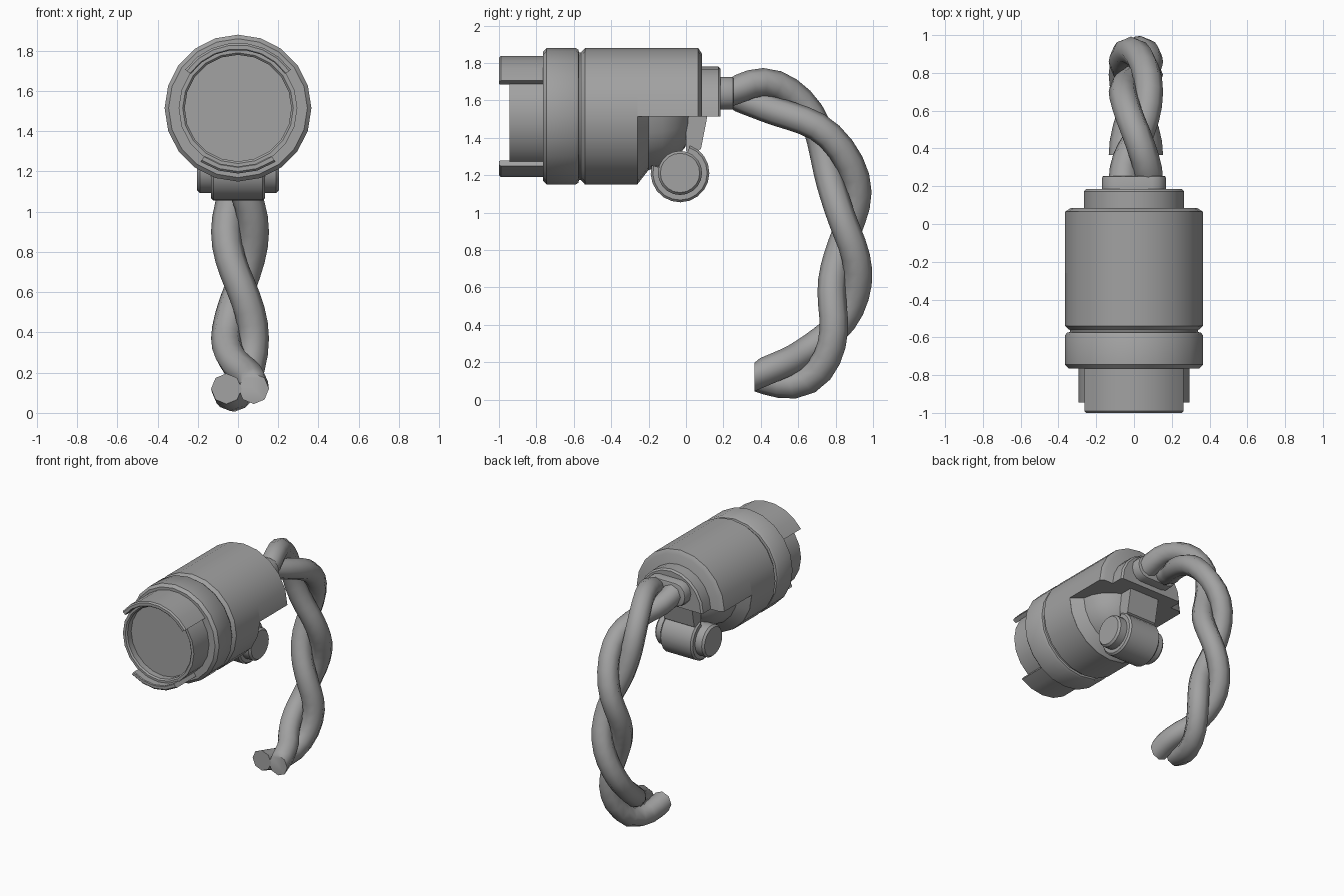
import bpy, bmesh, math
from mathutils import Vector

if "Cube" in bpy.data.objects:
    bpy.data.objects.remove(bpy.data.objects["Cube"])

AXIS_Z = 1.515          # height of the housing axis
grey = bpy.data.materials.new("grey_metal")
grey.diffuse_color = (0.36, 0.36, 0.36, 1)
grey.use_nodes = True
grey.node_tree.nodes["Principled BSDF"].inputs["Base Color"].default_value = grey.diffuse_color


def finish(name, bm, angle=35):
    bmesh.ops.remove_doubles(bm, verts=bm.verts, dist=1e-5)
    bmesh.ops.recalc_face_normals(bm, faces=bm.faces)
    me = bpy.data.meshes.new(name)
    bm.to_mesh(me)
    bm.free()
    me.materials.append(grey)
    ob = bpy.data.objects.new(name, me)
    bpy.context.collection.objects.link(ob)
    bpy.ops.object.select_all(action='DESELECT')
    ob.select_set(True)
    bpy.context.view_layer.objects.active = ob
    bpy.ops.object.shade_smooth_by_angle(angle=math.radians(angle))
    return ob


def lathe(name, profile, steps=20, a0=0, a1=360, axis='Y', cy=0, cz=AXIS_Z):
    """Spin a closed (radius, distance along axis) profile, whole or in part."""
    bm = bmesh.new()
    rings = []
    for i in range(steps + 1):
        a = math.radians(a0 + (a1 - a0) * i / steps)
        c, s = math.cos(a), math.sin(a)
        rings.append([bm.verts.new((r * c, t, cz + r * s) if axis == 'Y'
                                   else (t, cy + r * c, cz + r * s)) for r, t in profile])
    n = len(profile)
    for A, B in zip(rings, rings[1:]):
        for j in range(n):
            k = (j + 1) % n
            ra, rb = profile[j][0], profile[k][0]
            if ra == 0 and rb == 0:
                continue
            if ra == 0:
                bm.faces.new((A[j], A[k], B[k]))
            elif rb == 0:
                bm.faces.new((A[j], A[k], B[j]))
            else:
                bm.faces.new((A[j], A[k], B[k], B[j]))
    if a1 - a0 < 360:
        bm.faces.new(rings[0])
        bm.faces.new(rings[-1])
    return finish(name, bm)


def prism(name, outline, to3d, d0, d1, bevel=0):
    """Extrude a 2D outline between two depths."""
    bm = bmesh.new()
    A, B = ([bm.verts.new(to3d(u, v, d)) for u, v in outline] for d in (d0, d1))
    bm.faces.new(A)
    far = bm.faces.new(B)
    for i in range(len(A)):
        j = (i + 1) % len(A)
        bm.faces.new((A[i], A[j], B[j], B[i]))
    if bevel:
        bmesh.ops.bevel(bm, geom=list(far.edges), offset=bevel, segments=2,
                        affect='EDGES', profile=0.5)
    return finish(name, bm)


# Front socket with recessed disc
lathe("socket_rim", [(0, -0.89), (0.265, -0.89), (0.265, -0.935), (0.275, -0.945),
                     (0.295, -0.945), (0.295, -0.74), (0, -0.74)])

# Curved locking tabs above and below the socket
for name, a0, a1, n in (("upper_tab", 36, 144, 7), ("lower_tab", -125, -55, 4)):
    lathe(name, [(0.29, -0.76), (0.29, -0.995), (0.295, -1), (0.315, -1),
                 (0.325, -0.99), (0.325, -0.76)], n, a0, a1)

# Housing front: collar, groove, barrel
lathe("front_housing", [(0, -0.765), (0.345, -0.765), (0.365, -0.745), (0.365, -0.59),
                        (0.355, -0.575), (0.34, -0.572), (0.34, -0.562), (0.365, -0.54),
                        (0.365, -0.26), (0, -0.26)])

# Housing rear: only the upper half continues
lathe("rear_shell", [(0, -0.26), (0.365, -0.26), (0.365, 0.065), (0.335, 0.085),
                     (0, 0.085)], 10, 0, 180)

# Lower tapered shoulder and dome under the shell
dome = [(0, -0.26), (0.364, -0.26), (0.287, -0.2)]
dome += [(0.285 * math.cos(t), -0.2 + 0.24 * math.sin(t))
         for t in (math.radians(18 * i) for i in range(1, 5))]
lathe("lower_dome", dome + [(0, 0.04)], 10, 180, 360)

# Half round boss on the back
lathe("rear_boss", [(0, 0.07), (0.265, 0.07), (0.265, 0.173), (0.253, 0.185), (0, 0.185)],
      10, 0, 180)

# Rounded cable gland
gland = []
for cx, start in ((0.095, -90), (-0.095, 90)):
    for i in range(7):
        a = math.radians(start + 30 * i)
        gland.append((cx + 0.075 * math.cos(a), 1.638 + 0.0875 * math.sin(a)))
prism("cable_gland", gland, lambda u, v, d: (u, d, v), 0.17, 0.255, 0.012)

# Hinge: pin, wrapped clamp and arm
PIN_Y, PIN_Z = -0.032, 1.212
lathe("hinge_pin", [(0, -0.205), (0.105, -0.205), (0.118, -0.19), (0.118, 0.19),
                    (0.105, 0.205), (0, 0.205)], 20, axis='X', cy=PIN_Y, cz=PIN_Z)
lathe("hinge_clamp", [(0.11, -0.135), (0.145, -0.135), (0.157, -0.123), (0.157, 0.123),
                      (0.145, 0.135), (0.11, 0.135)], 15, -195, 70,
      axis='X', cy=PIN_Y, cz=PIN_Z)
prism("hinge_arm", [(0.0, 1.52), (0.115, 1.52), (0.08, 1.34), (0.03, 1.31), (0.0, 1.33)],
      lambda u, v, d: (d, u, v), -0.125, 0.125)

# Twisted cable pair: a quarter turn between neighbouring centre points (y, z)
centre = [Vector(p) for p in ((0.235, 1.64), (0.46, 1.62), (0.70, 1.46), (0.84, 1.17),
                              (0.86, 0.90), (0.85, 0.63), (0.79, 0.37), (0.62, 0.165),
                              (0.365, 0.12))]
ctrl = [2 * centre[0] - centre[1]] + centre + [2 * centre[-1] - centre[-2]]
STEPS, SIDES, OFFSET, RADIUS = 4, 8, 0.068, 0.076


def path_point(k):
    """Smooth centre point and tangent at station k."""
    i = min(int(k), len(centre) - 2)
    t = k - i
    p0, p1, p2, p3 = ctrl[i:i + 4]
    a, b, c = p2 - p0, 2 * p0 - 5 * p1 + 4 * p2 - p3, 3 * p1 - p0 - 3 * p2 + p3
    return (p1 + 0.5 * (a * t + b * t * t + c * t ** 3),
            (0.5 * (a + 2 * b * t + 3 * c * t * t)).normalized())


def strand(name, sign):
    pts = []
    for i in range((len(centre) - 1) * STEPS + 1):
        k = i / STEPS
        p, tan = path_point(k)
        outer = Vector((-tan.y, tan.x))
        a = k * math.pi / 2
        q = p - sign * OFFSET * math.sin(a) * outer
        pts.append(Vector((0.01 - sign * OFFSET * math.cos(a), q.x, q.y)))
    bm = bmesh.new()
    rings = []
    for i, p in enumerate(pts):
        tan = (pts[min(i + 1, len(pts) - 1)] - pts[max(i - 1, 0)]).normalized()
        if i in (0, len(pts) - 1):
            tan = Vector((0, 1 if i == 0 else -1, 0))
        side = (Vector((1, 0, 0)) - tan * tan.x).normalized()
        up = tan.cross(side)
        rings.append([bm.verts.new(p + RADIUS * (math.cos(b) * side + math.sin(b) * up))
                      for b in (2 * math.pi * j / SIDES for j in range(SIDES))])
    for A, B in zip(rings, rings[1:]):
        for j in range(SIDES):
            m = (j + 1) % SIDES
            bm.faces.new((A[j], A[m], B[m], B[j]))
    bm.faces.new(rings[0])
    bm.faces.new(rings[-1])
    finish(name, bm, 55)


strand("left_cable", 1)
strand("right_cable", -1)
